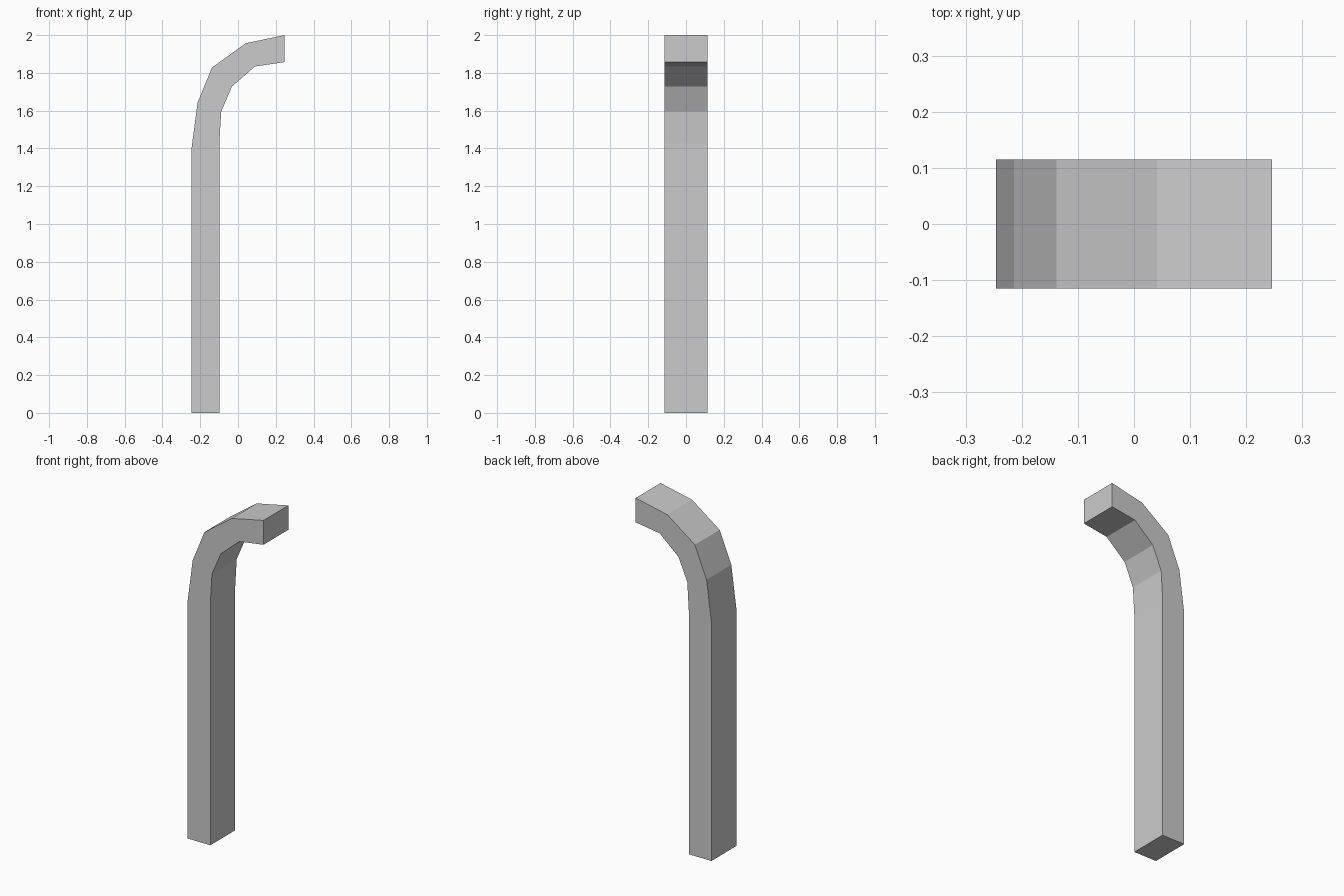
import bpy
import bmesh

if "Cube" in bpy.data.objects:
    bpy.data.objects.remove(bpy.data.objects["Cube"])

HALF_WIDTH = 0.115

# Outer and inner edges of the bent post, paired from the foot to the tip (x, z)
outer = [(-0.246, 0), (-0.246, 1.40), (-0.214, 1.643), (-0.138, 1.828), (0.041, 1.957), (0.246, 2.0)]
inner = [(-0.099, 0), (-0.099, 1.425), (-0.089, 1.595), (-0.032, 1.728), (0.09, 1.834), (0.246, 1.857)]

# Sweep a rectangular section through each pair of points
bm = bmesh.new()
rings = []
for (ox, oz), (ix, iz) in zip(outer, inner):
    corners = [(ox, -HALF_WIDTH, oz), (ix, -HALF_WIDTH, iz),
               (ix, HALF_WIDTH, iz), (ox, HALF_WIDTH, oz)]
    rings.append([bm.verts.new(c) for c in corners])

for a, b in zip(rings, rings[1:]):
    for i in range(4):
        j = (i + 1) % 4
        bm.faces.new((a[i], a[j], b[j], b[i]))

# Foot and tip caps
bm.faces.new(rings[0][::-1])
bm.faces.new(rings[-1])
bmesh.ops.recalc_face_normals(bm, faces=bm.faces)

mesh = bpy.data.meshes.new("bent_post")
bm.to_mesh(mesh)
bm.free()
bpy.context.collection.objects.link(bpy.data.objects.new("bent_post", mesh))
